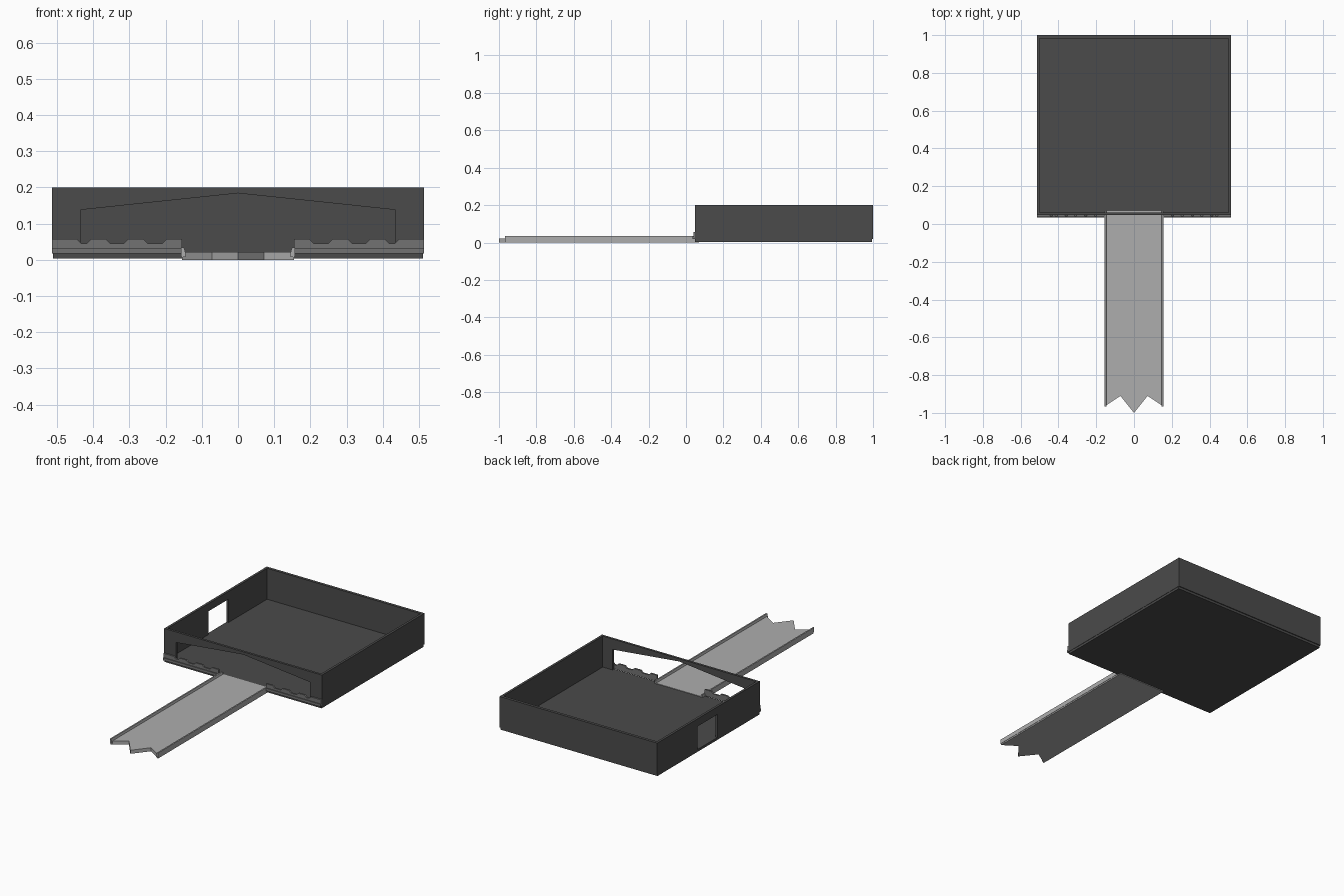
import bpy, bmesh
from mathutils import Vector

if "Cube" in bpy.data.objects:
    bpy.data.objects.remove(bpy.data.objects["Cube"])


def material(name, v):
    m = bpy.data.materials.new(name)
    m.diffuse_color = (v, v, v, 1)
    m.use_nodes = True
    m.node_tree.nodes["Principled BSDF"].inputs["Base Color"].default_value = m.diffuse_color
    return m


DARK = material("dark_grey", 0.07)
MID = material("mid_grey", 0.17)
LIGHT = material("light_grey", 0.42)


def prism(name, pts, axis, a, b, mat):
    """Extrude a 2D outline from a to b along the named axis."""
    def place(p, d):
        u, v = p
        return {"x": (d, u, v), "y": (u, d, v), "z": (u, v, d)}[axis]
    bm = bmesh.new()
    face = bm.faces.new([bm.verts.new(place(p, a)) for p in pts])
    ext = bmesh.ops.extrude_face_region(bm, geom=[face])
    shift = Vector(place((0, 0), b - a))
    bmesh.ops.translate(bm, vec=shift,
                        verts=[g for g in ext["geom"] if isinstance(g, bmesh.types.BMVert)])
    bmesh.ops.recalc_face_normals(bm, faces=bm.faces)
    me = bpy.data.meshes.new(name)
    bm.to_mesh(me)
    bm.free()
    me.materials.append(mat)
    ob = bpy.data.objects.new(name, me)
    bpy.context.collection.objects.link(ob)
    return ob


def rect(u0, u1, v0, v1):
    return [(u0, v0), (u1, v0), (u1, v1), (u0, v1)]


W, T = 0.513, 0.014           # tray half width, wall thickness
Y0, Y1 = 0.047, 0.997         # tray front and back
FLOOR, TOP = 0.018, 0.2

# Tray floor and plain walls
prism("tray_floor", rect(-W + 0.002, W - 0.002, Y0, Y1 - 0.002), "z", 0.004, FLOOR, DARK)
prism("back_wall", rect(-W, W, FLOOR, TOP), "y", Y1 - T, Y1 + 0.003, DARK)
prism("right_wall", rect(Y0 + T, Y1 - T, FLOOR, TOP), "x", W - T, W, DARK)

# Left wall with a window reaching the floor
prism("left_wall", [(Y0 + T, FLOOR), (0.44, FLOOR), (0.44, 0.155), (0.625, 0.155),
                    (0.625, FLOOR), (Y1 - T, FLOOR), (Y1 - T, TOP), (Y0 + T, TOP)],
      "x", -W, -W + T, DARK)

# Front wall with a wide gabled opening
prism("front_wall", [(-W, FLOOR), (-0.435, FLOOR), (-0.435, 0.138), (0, 0.184),
                     (0.435, 0.138), (0.435, FLOOR), (W, FLOOR), (W, TOP), (-W, TOP)],
      "y", Y0, Y0 + T, DARK)

# Notched sills on both sides of the entrance
LOW, HIGH = 0.045, 0.057
for side, s in (("left", -1), ("right", 1)):
    pts = [(0.155, 0.02), (W, 0.02), (W, HIGH), (0.445, HIGH), (0.432, LOW)]
    for inner, outer in ((0.36, 0.41), (0.257, 0.308)):
        pts += [(outer + 0.008, LOW), (outer - 0.004, HIGH),
                (inner + 0.004, HIGH), (inner - 0.008, LOW)]
    pts += [(0.21, LOW), (0.198, HIGH), (0.155, HIGH)]
    prism(side + "_sill", [(s * x, z) for x, z in pts], "y", 0.039, Y0 + 0.002, MID)
    prism(side + "_sill_lip", [(s * x, z) for x, z in rect(0.155, W, 0.018, 0.033)],
          "y", 0.034, 0.0395, MID)

# Ramp deck with a zigzag end
prism("ramp_deck", [(-0.155, 0.07), (-0.155, -0.965), (-0.072, -0.91), (0, -1),
                    (0.072, -0.91), (0.155, -0.965), (0.155, 0.07)],
      "z", 0.0, 0.021, LIGHT)

# Raised ramp edges
for side, s in (("left", -1), ("right", 1)):
    pts = [(0.157, 0.008), (0.157, 0.034), (0.149, 0.034), (0.145, 0.02), (0.145, 0.008)]
    prism(side + "_ramp_rail", [(s * x, z) for x, z in pts], "y", -0.967, 0.07, LIGHT)
